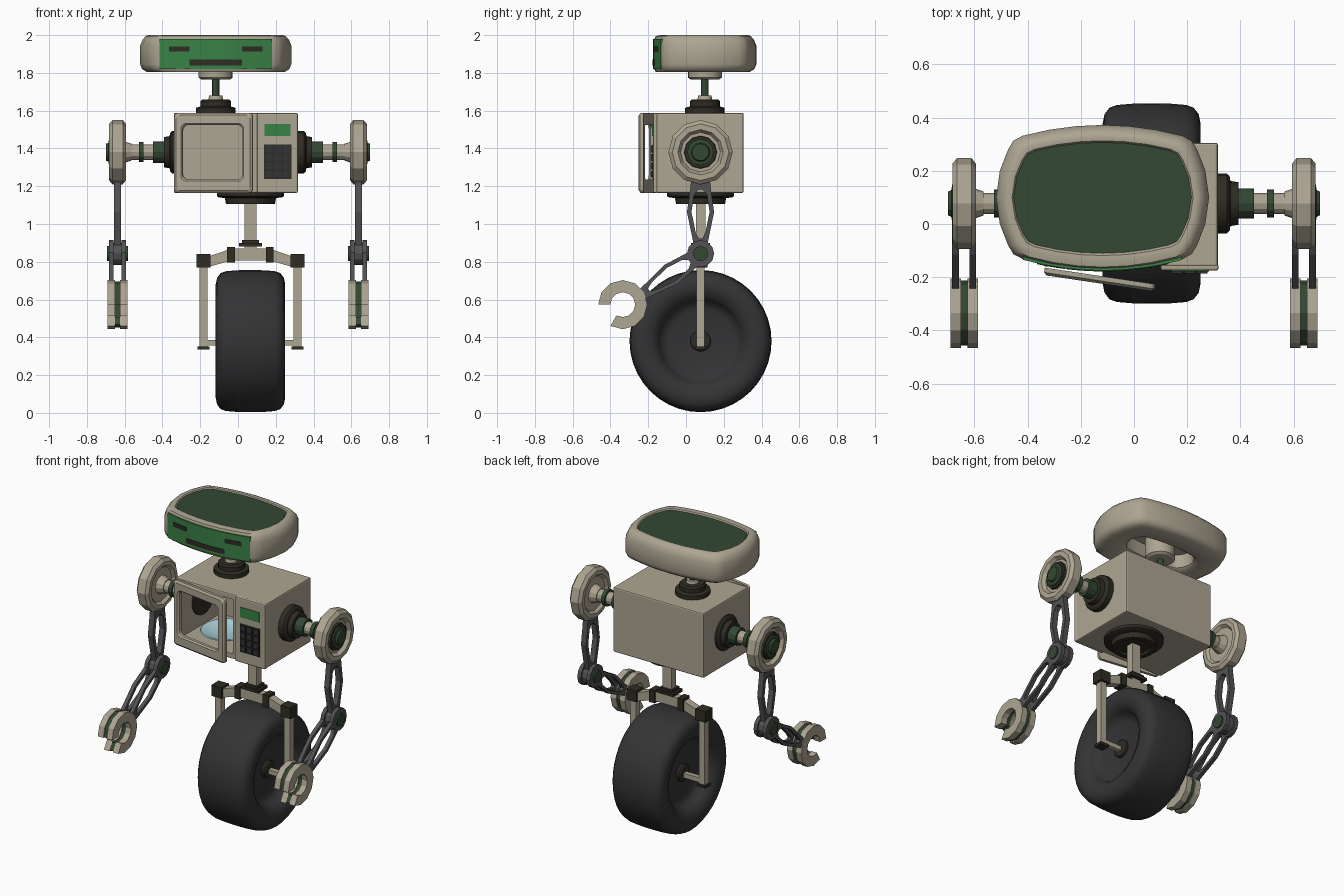
import bpy, bmesh
from math import sin, cos, pi, radians
from mathutils import Vector

if "Cube" in bpy.data.objects:
    bpy.data.objects.remove(bpy.data.objects["Cube"])


def mat(name, r, g, b):
    m = bpy.data.materials.new(name)
    m.diffuse_color = (r, g, b, 1)
    m.use_nodes = True
    m.node_tree.nodes["Principled BSDF"].inputs["Base Color"].default_value = m.diffuse_color
    return m


BEIGE = mat("beige", .42, .38, .29)
GREEN = mat("dark_green", .033, .065, .033)
LIT = mat("screen_green", .04, .22, .06)
DARK = mat("dark_brown", .028, .025, .017)
RUBBER = mat("rubber", .034, .034, .036)
STEEL = mat("steel", .085, .085, .09)
GLASS = mat("glass", .4, .64, .72)


def loft(name, rings, m, wrap=False, smooth=None, mirror=False, bevel=0):
    """Skin a list of equal-length closed rings; cap the ends or wrap round."""
    bm = bmesh.new()
    vs = [[bm.verts.new(p) for p in r] for r in rings]
    n = len(vs[0])
    for a, b in zip(vs, vs[1:] + ([vs[0]] if wrap else [])):
        for i in range(n):
            j = (i + 1) % n
            bm.faces.new((a[i], a[j], b[j], b[i]))
    if not wrap:
        bm.faces.new(vs[0])
        bm.faces.new(vs[-1])
    bmesh.ops.recalc_face_normals(bm, faces=bm.faces)
    me = bpy.data.meshes.new(name)
    bm.to_mesh(me)
    bm.free()
    me.materials.append(m)
    if smooth:
        me.shade_smooth()
        me.set_sharp_from_angle(angle=radians(smooth))
    o = bpy.data.objects.new(name, me)
    bpy.context.collection.objects.link(o)
    if bevel:
        mod = o.modifiers.new("bevel", 'BEVEL')
        mod.width, mod.segments = bevel, 2
    if mirror:
        o.modifiers.new("mirror", 'MIRROR')
    return o


def box(name, x0, x1, y0, y1, z0, z1, m, **k):
    return loft(name, [[(x0, y0, z), (x1, y0, z), (x1, y1, z), (x0, y1, z)] for z in (z0, z1)], m, **k)


def lathe(name, prof, m, c, axis='Z', n=20, **k):
    """Profile of (radius, position) about an axis through the 2D centre c."""
    rings = []
    for r, h in prof:
        pts = [(c[0] + r * cos(2 * pi * i / n), c[1] + r * sin(2 * pi * i / n)) for i in range(n)]
        rings.append([(u, v, h) if axis == 'Z' else (h, u, v) for u, v in pts])
    return loft(name, rings, m, **k)


def rounded_rect(x0, x1, z0, z1, r, n=5):
    out = []
    for q, (cx, cz) in enumerate(((x1 - r, z1 - r), (x0 + r, z1 - r), (x0 + r, z0 + r), (x1 - r, z0 + r))):
        for i in range(n):
            a = pi / 2 * (q + i / (n - 1))
            out.append((cx + r * cos(a), cz + r * sin(a)))
    return out


# ---------- head ----------
HX, HY = -.118, .10
front = lambda x: .272 - .45 * x * x
half = [(x, front(x)) for x in (.3, .2, .1, 0, -.1, -.2, -.3)]
half += [(-.335, .213), (-.355, .18), (-.386, .1), (-.4, 0), (-.386, -.1), (-.355, -.18), (-.335, -.213)]
outline = half + [(-x, -y) for x, y in half[:7]] + [(-x, -y) for x, y in half[7:]]


def head_ring(d, z, fr=.35):
    return [(HX + x * (1 - d / .4), HY + y * (1 - d / .275 * (fr if y < 0 else 1)), z) for x, y in outline]


loft("head_shell", [head_ring(.18, 1.9, 1), head_ring(.17, 1.82, 1), head_ring(.15, 1.805, 1),
                    head_ring(.035, 1.805), head_ring(.01, 1.82), head_ring(0, 1.845), head_ring(0, 1.945),
                    head_ring(.012, 1.975), head_ring(.03, 1.995), head_ring(.045, 2.0, .8),
                    head_ring(.06, 1.998, .9), head_ring(.068, 1.985, .95)], BEIGE, smooth=40)
loft("head_top_panel", [head_ring(.066, 1.975, .95), head_ring(.066, 1.992, .95)], GREEN)


def face_strip(name, x0, x1, z0, z1, d, m):
    """Thin panel that follows the curve of the head front."""
    rings = []
    for i in range(9):
        x = x0 + (x1 - x0) * i / 8
        y = HY - front(x)
        rings.append([(HX + x, y + .02, z0), (HX + x, y - d, z0), (HX + x, y - d, z1), (HX + x, y + .02, z1)])
    loft(name, rings, m, smooth=30)


face_strip("face_screen", -.298, .298, 1.82, 1.98, .003, LIT)
face_strip("eye_left", -.247, -.14, 1.913, 1.941, .006, DARK)
face_strip("eye_right", .14, .247, 1.913, 1.941, .006, DARK)
face_strip("mouth", -.138, .138, 1.84, 1.87, .006, DARK)

# ---------- neck ----------
lathe("neck_socket", [(.075, 1.765), (.09, 1.775), (.09, 1.9)], BEIGE, (HX, HY), smooth=30)
lathe("neck_pole", [(.02, 1.66), (.02, 1.78)], GREEN, (HX, HY), n=12, smooth=30)
lathe("neck_collar", [(.04, 1.655), (.035, 1.68)], BEIGE, (HX, HY), smooth=30)
lathe("neck_base", [(.105, 1.58), (.105, 1.615), (.08, 1.622), (.08, 1.65), (.07, 1.66)], DARK, (HX, HY), smooth=30)

# ---------- oven body ----------
body = box("body", -.34, .315, -.16, .305, 1.165, 1.588, BEIGE, bevel=.008)
cutter = box("cavity_cutter", -.31, .075, -.3, .26, 1.2, 1.555, BEIGE)
cutter.hide_render = True
cutter.hide_viewport = True
cut = body.modifiers.new("cavity", 'BOOLEAN')
cut.object, cut.solver = cutter, 'EXACT'
box("control_panel", .1, .317, -.175, -.15, 1.165, 1.588, BEIGE, bevel=.008)
box("panel_screen", .14, .277, -.179, -.17, 1.465, 1.53, LIT)
box("keypad", .138, .282, -.178, -.17, 1.238, 1.422, DARK)
for i in range(3):
    for j in range(4):
        x, z = .143 + i * .047, 1.245 + j * .0445
        box("key", x, x + .039, -.185, -.175, z, z + .036, RUBBER)
lathe("glass_plate", [(.1, 1.203), (.158, 1.224), (.152, 1.228), (.11, 1.216), (.095, 1.21)],
      GLASS, (-.118, .05), n=28, smooth=30)

# door frame, hinged on the left and slightly ajar
A = radians(8.5)


def door_ring(inset, d, window=False):
    b = (.045 - inset, .365 + inset, 1.235 - inset, 1.525 + inset) if window else \
        (inset, .42 - inset, 1.165 + inset, 1.588 - inset)
    return [(-.335 + u * cos(A) - d * sin(A), -.164 - u * sin(A) - d * cos(A), z)
            for u, z in rounded_rect(*b, .03 if window else .022)]


loft("door", [door_ring(0, 0), door_ring(0, .018), door_ring(.012, .028),
              door_ring(.008, .028, True), door_ring(0, .018, True), door_ring(0, 0, True)],
     BEIGE, wrap=True, smooth=25)

# ---------- fork and wheel ----------
CX, CY = .066, .077
lathe("waist_ring", [(.178, 1.17), (.178, 1.147), (.165, 1.14), (.135, 1.138), (.13, 1.105), (.1, 1.105), (.095, 1.12)],
      DARK, (CX, CY), n=24, smooth=30)
box("waist_post", CX - .031, CX + .031, CY - .025, CY + .025, .86, 1.13, BEIGE)
box("post_foot", CX - .06, CX + .06, CY - .05, CY + .05, .882, .9, DARK)
box("post_foot_upper", CX - .045, CX + .045, CY - .04, CY + .04, .9, .916, DARK)
crown = [(-.23, .77), (-.1, .808), (.1, .808), (.23, .77), (.23, .825), (.1, .87), (-.1, .87), (-.23, .825)]
loft("fork_crown", [[(CX + x, CY + s * .025, z) for x, z in crown] for s in (-1, 1)], BEIGE)
for s in (-1, 1):
    x = CX + s * .103
    box("crown_cuff", x - .02, x + .02, CY - .034, CY + .034, .797, .878, DARK)
    x = CX + s * .249
    box("fork_corner", x - .037, x + .037, CY - .037, CY + .037, .77, .842, DARK)
    box("fork_leg", x - .021, x + .021, CY - .021, CY + .021, .345, .78, BEIGE)
    box("fork_foot", x - .032, x + .032, CY - .03, CY + .03, .335, .352, DARK)
    xs = sorted((CX + s * .08, x))
    box("axle", *xs, CY - .016, CY + .016, .356, .386, BEIGE)
    lathe("wheel_hub", [(.055, CX + s * .07), (.055, CX + s * .105), (.045, CX + s * .112)],
          DARK, (CY, .38), 'X', 16, smooth=30)
side = [(.03, .088), (.17, .092), (.205, .105), (.22, .135), (.235, .158), (.265, .175), (.3, .184),
        (.335, .177), (.36, .158), (.37, .13), (.375, .07)]
lathe("tyre", [(r, CX - h) for r, h in side] + [(.376, CX)] + [(r, CX + h) for r, h in side[::-1]],
      RUBBER, (CY, .38), 'X', 40, smooth=50)

# ---------- arms (built on +x and mirrored) ----------
SH, EL, AX = (CY, 1.38), (CY, .843), .638
M = dict(axis='X', mirror=True)
lathe("shoulder_mount", [(.112, .3), (.112, .35), (.1, .36), (.085, .362), (.08, .392)], DARK, SH, n=20, smooth=30, **M)
lathe("shoulder_rod", [(.04, .38), (.04, .62)], BEIGE, SH, n=12, **M)
lathe("shoulder_sleeve", [(.056, .38), (.056, .45)], GREEN, SH, n=12, **M)
lathe("shoulder_band", [(.053, .5), (.053, .525)], GREEN, SH, n=12, **M)
lathe("shoulder_flange", [(.045, .565), (.06, .61)], BEIGE, SH, n=12, **M)
lathe("shoulder_disc", [(.05, .61), (.11, .61), (.125, .594), (.15, .594), (.17, .61), (.17, .665), (.15, .682),
                        (.12, .682), (.105, .66), (.05, .66)], BEIGE, SH, n=12, **M)
lathe("shoulder_cap_ring", [(.088, .655), (.085, .674)], DARK, SH, n=12, **M)
lathe("shoulder_cap", [(.07, .66), (.07, .683), (.05, .686), (.045, .698), (.02, .698)], GREEN, SH, n=12, **M)

OUT = [(0, .05), (.15, .056), (.45, .072), (.8, .045), (1, .03)]
INN = [(.13, .01), (.2, .034), (.45, .048), (.74, .026), (.83, .01)]


def link(name, p, q, x0, x1, k):
    """Plate with a long hole, running from p to q in the side plane."""
    p, q = Vector(p), Vector(q)
    w = (q - p).normalized()
    w = Vector((-w.y, w.x))
    loop = lambda t: [p.lerp(q, a) + w * b * k for a, b in t] + [p.lerp(q, a) - w * b * k for a, b in t[::-1]]
    rings = [[(x, v.x, v.y) for v in loop(t)] for x, t in ((x0, OUT), (x1, OUT), (x1, INN), (x0, INN))]
    loft(name, rings, STEEL, wrap=True, mirror=True)


link("upper_arm", (CY, 1.23), (CY, .86), AX - .018, AX + .018, 1)
lathe("elbow_core", [(.06, AX - .02), (.06, AX + .02)], STEEL, EL, n=12, **M)
lathe("elbow_axle", [(.04, AX - .055), (.04, AX + .055)], GREEN, EL, n=12, **M)

# two-plate forearm ending in a two-plate open claw
HAND = (-.335, .573)


def claw(name, ro, ri, x0, x1, m):
    arc = [radians(180 - 30 * i) for i in range(11)]
    pts = [(ro, a) for a in arc] + [(ri, a) for a in arc[::-1]]
    loft(name, [[(x, HAND[0] + r * cos(a), HAND[1] + r * sin(a)) for r, a in pts] for x in (x0, x1)], m, mirror=True)


for s in (-1, 1):
    a, b = sorted((AX + s * .02, AX + s * .045))
    lathe("elbow_plate", [(.072, a), (.072, b)], STEEL, EL, n=12, **M)
    link("forearm", (.06, .83), (-.25, .615), a, b, .85)
    a, b = sorted((AX + s * .012, AX + s * .052))
    claw("claw_plate", .13, .066, a, b, BEIGE)
claw("claw_core", .122, .074, AX - .014, AX + .014, GREEN)
